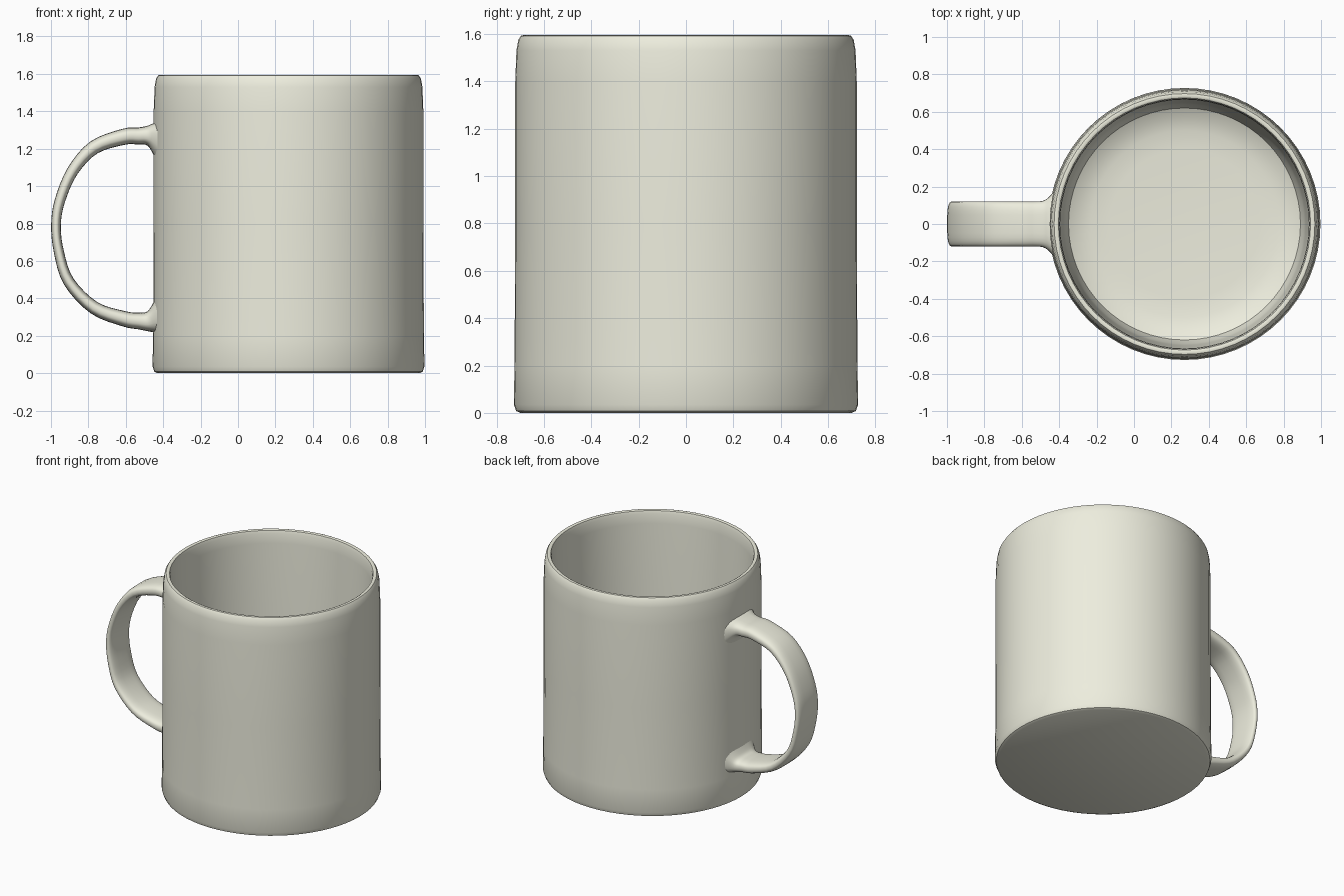
import bpy, math
from mathutils import Vector

if "Cube" in bpy.data.objects:
    bpy.data.objects.remove(bpy.data.objects["Cube"])

CX = 0.27  # axis of the mug body

# Cream glaze
glaze = bpy.data.materials.new("cream_glaze")
glaze.diffuse_color = (0.85, 0.85, 0.73, 1.0)
glaze.use_nodes = True
glaze.node_tree.nodes["Principled BSDF"].inputs["Base Color"].default_value = glaze.diffuse_color


def make_object(name, verts, faces, angle):
    me = bpy.data.meshes.new(name)
    me.from_pydata(verts, [], faces)
    me.validate()
    me.materials.append(glaze)
    ob = bpy.data.objects.new(name, me)
    bpy.context.collection.objects.link(ob)
    bpy.ops.object.select_all(action='DESELECT')
    ob.select_set(True)
    bpy.context.view_layer.objects.active = ob
    bpy.ops.object.mode_set(mode='EDIT')
    bpy.ops.mesh.select_all(action='SELECT')
    bpy.ops.mesh.normals_make_consistent(inside=False)
    bpy.ops.object.mode_set(mode='OBJECT')
    bpy.ops.object.shade_smooth_by_angle(angle=math.radians(angle))
    return ob


def loft(rings):
    n = len(rings[0])
    verts = [p for r in rings for p in r]
    faces = [(i * n + j, i * n + (j + 1) % n, (i + 1) * n + (j + 1) % n, (i + 1) * n + j)
             for i in range(len(rings) - 1) for j in range(n)]
    faces += [tuple(range(n)), tuple(range(len(verts) - n, len(verts)))]
    return verts, faces


# Mug body: one closed turned profile (radius, height), outside then inside
profile = [(0.70, 0.0), (0.717, 0.008), (0.727, 0.035), (0.724, 0.2), (0.721, 0.8),
           (0.721, 1.4), (0.716, 1.53), (0.708, 1.575), (0.697, 1.592), (0.685, 1.595),
           (0.674, 1.59), (0.668, 1.57), (0.665, 1.5), (0.655, 0.8), (0.648, 0.3),
           (0.64, 0.19), (0.62, 0.125), (0.57, 0.097), (0.5, 0.08), (0.4, 0.072)]
SEG = 64
body_rings = [[(CX + r * math.cos(2 * math.pi * k / SEG), r * math.sin(2 * math.pi * k / SEG), z)
               for k in range(SEG)] for r, z in profile]
make_object("mug_body", *loft(body_rings), 40)

# Handle stations: x, z, half thickness, half width
stations = [(-0.435, 1.235, 0.105, 0.2), (-0.46, 1.258, 0.075, 0.15), (-0.487, 1.27, 0.052, 0.125),
            (-0.53, 1.268, 0.046, 0.12), (-0.61, 1.264, 0.043, 0.12), (-0.77, 1.207, 0.037, 0.12),
            (-0.885, 1.08, 0.031, 0.12), (-0.953, 0.92, 0.028, 0.12), (-0.973, 0.79, 0.026, 0.12),
            (-0.958, 0.65, 0.027, 0.12), (-0.905, 0.49, 0.03, 0.12), (-0.77, 0.35, 0.035, 0.12),
            (-0.61, 0.291, 0.041, 0.12), (-0.53, 0.279, 0.045, 0.12), (-0.487, 0.277, 0.052, 0.125),
            (-0.46, 0.292, 0.072, 0.15), (-0.435, 0.315, 0.1, 0.2)]


def spline(pts, steps):
    p = [Vector(q) for q in pts]
    out = []
    for i in range(len(p) - 1):
        a, b, c, d = p[max(i - 1, 0)], p[i], p[i + 1], p[min(i + 2, len(p) - 1)]
        for s in range(steps):
            t = s / steps
            out.append(0.5 * (2 * b + (c - a) * t + (2 * a - 5 * b + 4 * c - d) * t * t
                              + (3 * b - a - 3 * c + d) * t ** 3))
    return out + [p[-1]]


# Handle: rounded strap swept through the stations, ends wrapped to the wall
path = spline(stations, 4)
rings = []
for i, (x, z, th, w) in enumerate(path):
    a, b = path[max(i - 1, 0)], path[min(i + 1, len(path) - 1)]
    tan = Vector((b[0] - a[0], b[1] - a[1])).normalized()
    if x > -0.54:
        tan = Vector((-1 if z > 0.8 else 1, 0))
    nx, nz = tan.y, -tan.x
    wrap = max(0, min(1, (x + 0.5) / 0.06))
    ring = []
    for k in range(28):
        ang = 2 * math.pi * k / 28
        c, s = math.cos(ang), math.sin(ang)
        y = w * math.copysign(abs(c) ** 0.6, c)
        v = th * math.copysign(abs(s) ** 0.75, s)
        bend = wrap * (0.71 - math.sqrt(0.71 ** 2 - y * y))
        ring.append((x + nx * v + bend, y, z + nz * v))
    rings.append(ring)
rings.insert(0, [(x + 0.02, y, z) for x, y, z in rings[0]])
rings.append([(x + 0.02, y, z) for x, y, z in rings[-1]])
make_object("handle", *loft(rings), 50)
